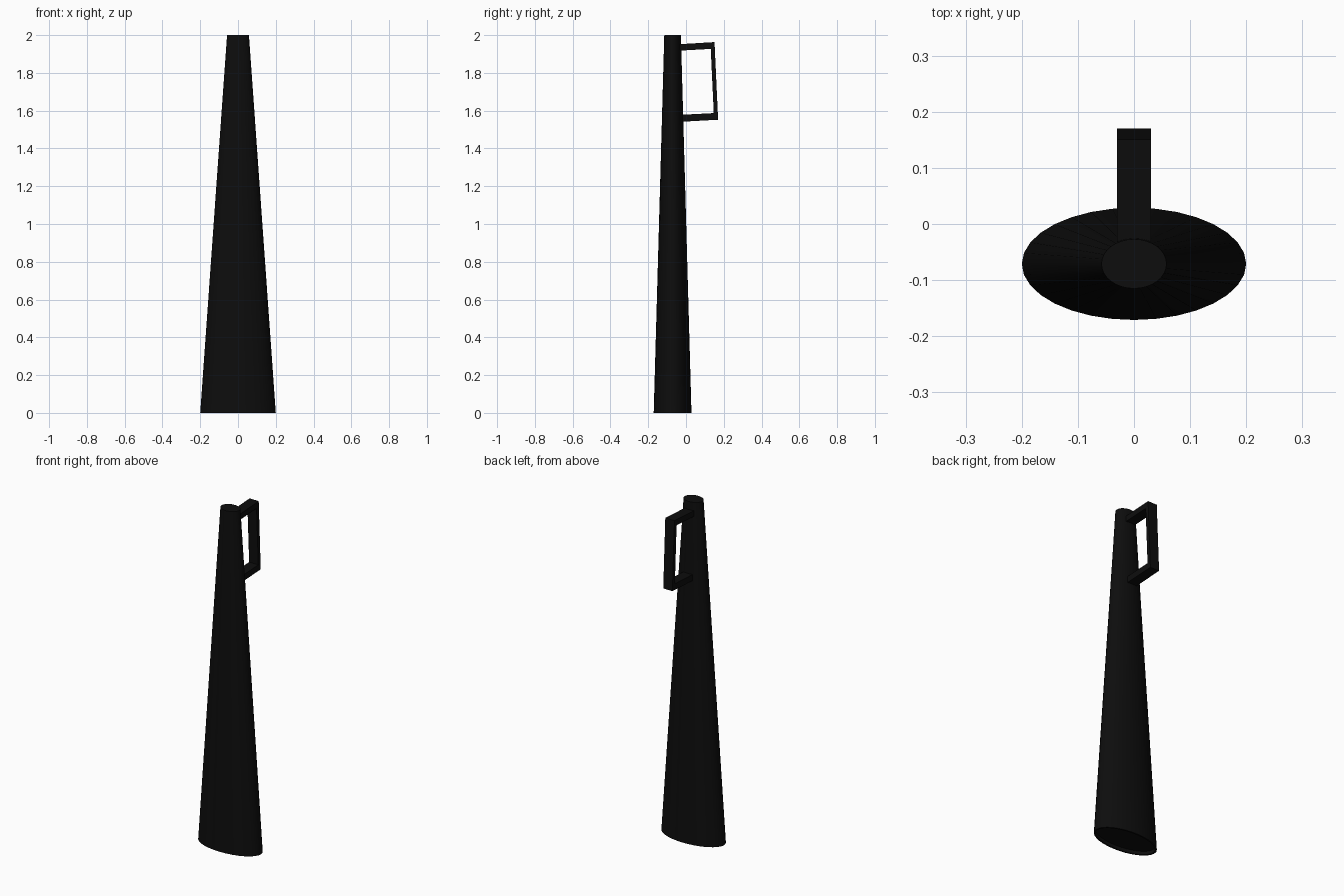
import bpy, bmesh
from math import cos, sin, tau

if "Cube" in bpy.data.objects:
    bpy.data.objects.remove(bpy.data.objects["Cube"])

black = bpy.data.materials.new("black_plastic")
black.diffuse_color = (0.004, 0.004, 0.004, 1)
black.use_nodes = True
black.node_tree.nodes["Principled BSDF"].inputs["Base Color"].default_value = black.diffuse_color


def finish(name, bm):
    bmesh.ops.recalc_face_normals(bm, faces=bm.faces[:])
    mesh = bpy.data.meshes.new(name)
    bm.to_mesh(mesh)
    bm.free()
    mesh.materials.append(black)
    obj = bpy.data.objects.new(name, mesh)
    bpy.context.collection.objects.link(obj)
    return obj


# Tapered oval body with a shallow recess underneath: (rx, ry, z) per ring
SIDES, CENTRE_Y = 32, -0.071
rings = [(0.19, 0.091, 0.02), (0.19, 0.091, 0), (0.2, 0.1, 0), (0.058, 0.044, 2)]
bm = bmesh.new()
loops = []
for rx, ry, z in rings:
    loops.append([bm.verts.new((rx * cos(tau * i / SIDES),
                                CENTRE_Y + ry * sin(tau * i / SIDES), z))
                  for i in range(SIDES)])
for a, b in zip(loops, loops[1:]):
    for i in range(SIDES):
        j = (i + 1) % SIDES
        bm.faces.new((a[i], a[j], b[j], b[i]))
bm.faces.new(loops[0])
bm.faces.new(loops[-1])
body = finish("tapered_body", bm)
bpy.context.view_layer.objects.active = body
body.select_set(True)
bpy.ops.object.shade_smooth_by_angle(angle=0.6)

# Flat bracket handle: outer and inner (y, z) paths joined across the width
outer = [(-0.05, 1.951), (0.151, 1.963), (0.17, 1.552), (-0.05, 1.540)]
inner = [(-0.05, 1.917), (0.131, 1.927), (0.147, 1.587), (-0.05, 1.577)]
bm = bmesh.new()
sections = []
for (yo, zo), (yi, zi) in zip(outer, inner):
    sections.append([bm.verts.new(p) for p in (
        (-0.03, yo, zo), (0.03, yo, zo), (0.03, yi, zi), (-0.03, yi, zi))])
for a, b in zip(sections, sections[1:]):
    for i in range(4):
        j = (i + 1) % 4
        bm.faces.new((a[i], a[j], b[j], b[i]))
bm.faces.new(sections[0])
bm.faces.new(sections[-1])
finish("handle", bm)
